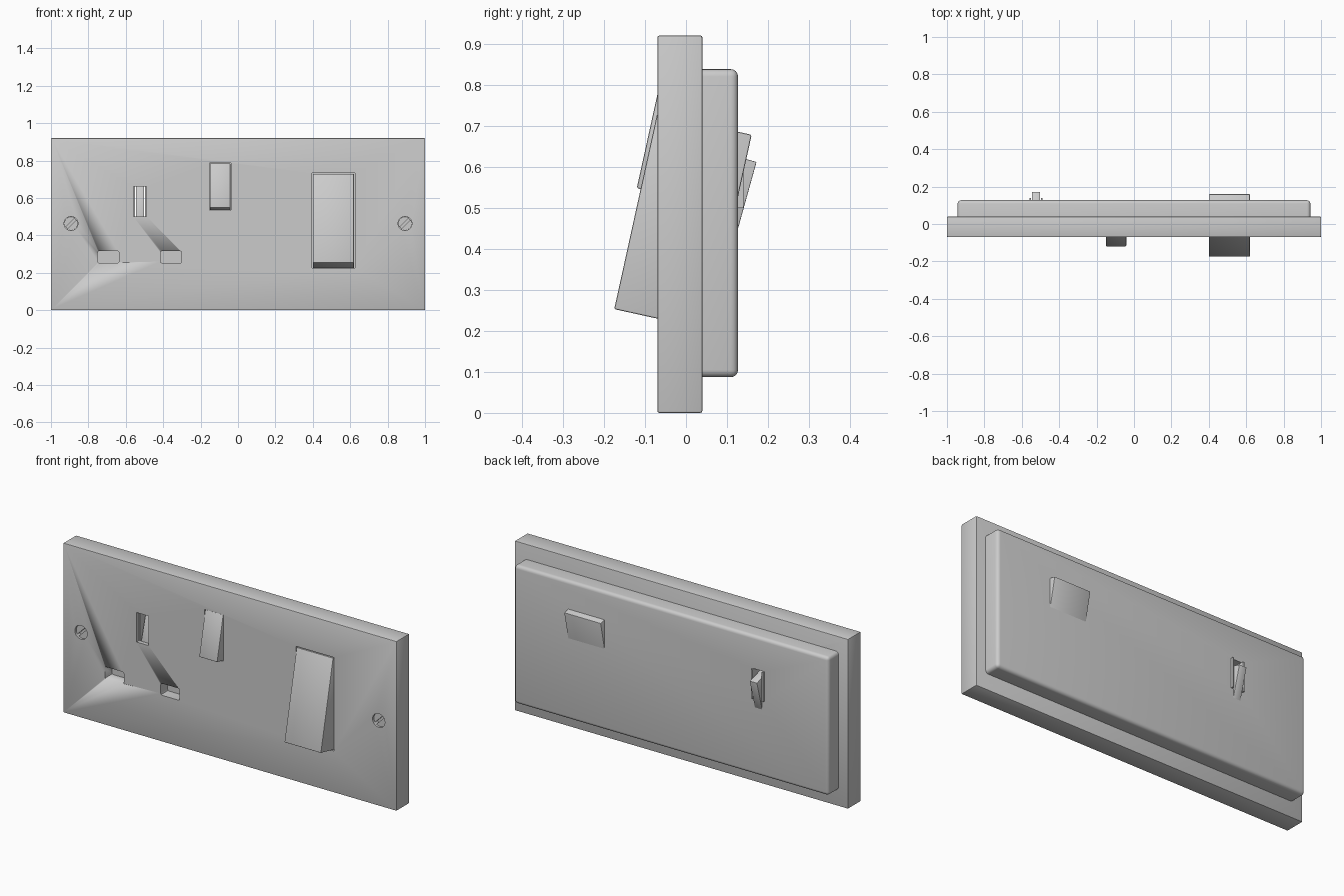
import bpy, bmesh, math
from mathutils import Matrix, Vector

cube = bpy.data.objects.get("Cube")
if cube:
    bpy.data.objects.remove(cube)

grey = bpy.data.materials.new("plain grey")
grey.use_nodes = True
COLOUR = (0.6, 0.6, 0.6, 1)
grey.diffuse_color = COLOUR
grey.node_tree.nodes["Principled BSDF"].inputs["Base Color"].default_value = COLOUR


def finish(name, bm):
    mesh = bpy.data.meshes.new(name)
    bmesh.ops.recalc_face_normals(bm, faces=bm.faces)
    bm.to_mesh(mesh)
    bm.free()
    mesh.materials.append(grey)
    obj = bpy.data.objects.new(name, mesh)
    bpy.context.collection.objects.link(obj)
    return obj


def activate(obj):
    bpy.ops.object.select_all(action='DESELECT')
    obj.select_set(True)
    bpy.context.view_layer.objects.active = obj


def box(name, x, y, z, bevel=0.0, segments=2, keep=lambda e: True):
    """Box between pairs of limits, with chosen edges rounded."""
    bm = bmesh.new()
    bmesh.ops.create_cube(bm, size=1)
    for v in bm.verts:
        v.co = Vector(pair[int(c > 0)] for pair, c in zip((x, y, z), v.co))
    if bevel:
        bmesh.ops.bevel(bm, geom=[e for e in bm.edges if keep(e)], offset=bevel,
                        segments=segments, profile=0.5, affect='EDGES')
    obj = finish(name, bm)
    if bevel:
        activate(obj)
        bpy.ops.object.shade_smooth_by_angle(angle=math.radians(40))
    return obj


def tilted_box(name, x, corner, depth, height, degrees, bevel=0.004):
    """Box hinged about its lower front edge, top leaning to the back."""
    obj = box(name, x, (0, depth), (0, height), bevel)
    place = Matrix.Translation((0, *corner)) @ Matrix.Rotation(-math.radians(degrees), 4, 'X')
    obj.data.transform(place)
    return obj


def disc(name, x, y, z, radius, back_radius=None):
    """Round bar or cone running from front to back."""
    bm = bmesh.new()
    bmesh.ops.create_cone(bm, cap_ends=True, segments=32, radius1=radius,
                          radius2=back_radius or radius, depth=y[1] - y[0])
    bm.transform(Matrix.Translation((x, sum(y) / 2, z)) @ Matrix.Rotation(-math.pi / 2, 4, 'X'))
    return finish(name, bm)


def cut(target, cutter):
    activate(target)
    mod = target.modifiers.new("cut", 'BOOLEAN')
    mod.operation, mod.solver, mod.object = 'DIFFERENCE', 'EXACT', cutter
    bpy.ops.object.modifier_apply(modifier=mod.name)
    bpy.data.objects.remove(cutter)


FRONT, JOIN, BACK = -0.07, 0.04, 0.127

# Face plate and rear housing
plate = box("face_plate", (-1, 1), (FRONT, JOIN), (0, 0.92), 0.005)
housing = box("rear_housing", (-0.943, 0.943), (JOIN - 0.001, BACK), (0.087, 0.838), 0.018, 4,
              lambda e: max(v.co.y for v in e.verts) > 0.1)

# Pin holes with floors, and the open upper slot
for x in (-0.693, -0.358):
    cut(plate, box("pin_cutter", (x - 0.057, x + 0.057), (-0.2, -0.01), (0.252, 0.316), 0.008, 2,
                   lambda e: abs(e.verts[0].co.y - e.verts[1].co.y) > 0.1))
SLOT_X, SLOT_Z = (-0.56, -0.488), (0.5, 0.66)
for part in (plate, housing):
    cut(part, box("slot_cutter", SLOT_X, (-0.3, 0.3), SLOT_Z))

# Rocker openings, a hair larger than the rockers
cut(plate, box("opening_cutter", (0.396, 0.625), (-0.2, 0.02), (0.226, 0.733)))
cut(plate, box("opening_cutter", (-0.153, -0.037), (-0.2, 0.02), (0.535, 0.786)))

# Countersunk screws with a diagonal groove
for side, x in (("right", -0.893), ("left", 0.893)):
    cut(plate, disc("screw_cutter", x, (-0.1, -0.03), 0.463, 0.037))
    screw = disc(side + "_screw", x, (-0.058, -0.028), 0.463, 0.0365, 0.03)
    groove = box("groove_cutter", (-0.06, 0.06), (-0.1, -0.042), (-0.006, 0.006))
    groove.data.transform(Matrix.Translation((x, 0, 0.463)) @ Matrix.Rotation(-math.pi / 4, 4, 'Y'))
    cut(screw, groove)

# Rockers and slot shutter
tilted_box("large_rocker", (0.4, 0.62), (-0.175, 0.253), 0.236, 0.487, 12.4)
tilted_box("small_rocker", (-0.15, -0.041), (-0.12, 0.548), 0.12, 0.243, 12.4)
tilted_box("slot_shutter", (-0.546, -0.502), (-0.05, 0.5), 0.184, 0.167, 15.5, 0.002)

# Thin guides either side of the shutter
for side, x in (("right", SLOT_X[0]), ("left", SLOT_X[1] - 0.008)):
    box(side + "_shutter_guide", (x, x + 0.008), (-0.05, 0.14), SLOT_Z)
